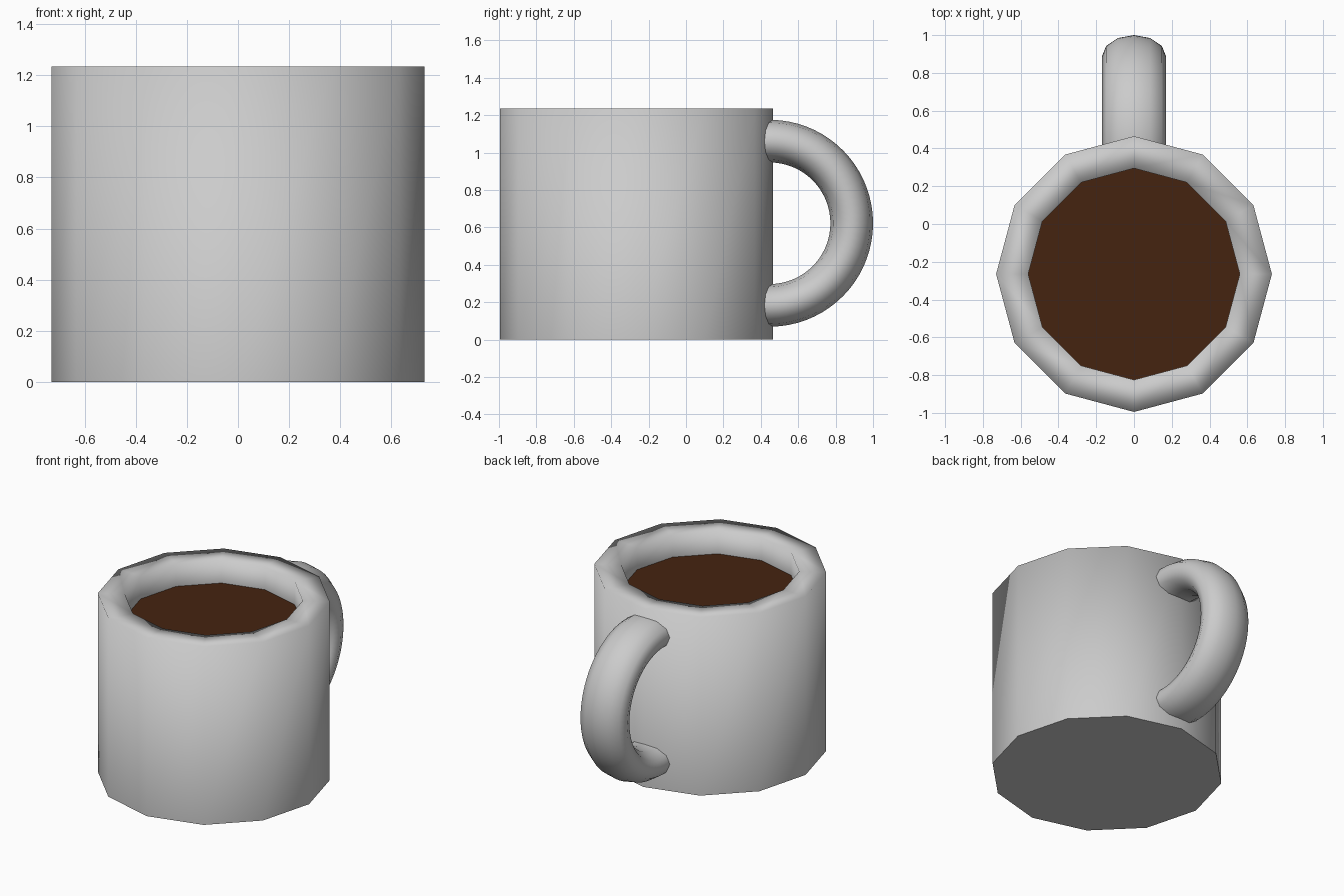
import bpy, bmesh
from math import sin, cos, pi, radians

if "Cube" in bpy.data.objects:
    bpy.data.objects.remove(bpy.data.objects["Cube"])

SIDES, CY = 12, -0.265
R_OUT, R_IN, TOP, COFFEE_Z = 0.73, 0.56, 1.235, 1.075


def make_object(name, bm, smooth=True):
    bmesh.ops.recalc_face_normals(bm, faces=bm.faces)
    me = bpy.data.meshes.new(name)
    bm.to_mesh(me)
    bm.free()
    for p in me.polygons:
        p.use_smooth = smooth
    ob = bpy.data.objects.new(name, me)
    bpy.context.collection.objects.link(ob)
    return ob


def ring(bm, r, z):
    return [bm.verts.new((r * cos(2 * pi * i / SIDES),
                          CY + r * sin(2 * pi * i / SIDES), z)) for i in range(SIDES)]


def bridge(bm, a, b):
    n = len(a)
    for i in range(n):
        bm.faces.new((a[i], a[(i + 1) % n], b[(i + 1) % n], b[i]))


# Mug body: base, outer wall, flat rim, inner wall down to the drink
bm = bmesh.new()
rings = [ring(bm, r, z) for r, z in
         ((R_OUT, 0), (R_OUT, TOP), (R_IN, TOP), (R_IN, COFFEE_Z))]
for a, b in zip(rings, rings[1:]):
    bridge(bm, a, b)
base = bm.faces.new(rings[0][::-1])
floor = bm.faces.new(rings[-1])
bmesh.ops.recalc_face_normals(bm, faces=bm.faces)
bm.faces.remove(floor)
me = bpy.data.meshes.new("mug_body")
bm.to_mesh(me)
bm.free()
for p in me.polygons:
    p.use_smooth = abs(p.normal.z + 1) > 0.01
bpy.context.collection.objects.link(bpy.data.objects.new("mug_body", me))

# Coffee surface
bm = bmesh.new()
bm.faces.new(ring(bm, R_IN, COFFEE_Z))
coffee = make_object("coffee", bm, smooth=False)
if coffee.data.polygons[0].normal.z < 0:
    coffee.data.flip_normals()
mat = bpy.data.materials.new("coffee_brown")
mat.diffuse_color = (0.06, 0.017, 0.005, 1)
mat.use_nodes = True
mat.node_tree.nodes["Principled BSDF"].inputs["Base Color"].default_value = mat.diffuse_color
coffee.data.materials.append(mat)

# Handle: half ring with an oval section, ends sunk into the wall
bm = bmesh.new()
HY, HZ, MAJOR, THICK, WIDE, STEPS = 0.447, 0.622, 0.439, 0.114, 0.17, 40
END = radians(99)
sections = []
for s in range(STEPS + 1):
    t = -END + 2 * END * s / STEPS
    sec = []
    for k in range(12):
        a = 2 * pi * k / 12
        r = MAJOR + THICK * cos(a)
        sec.append(bm.verts.new((WIDE * sin(a), HY + r * cos(t), HZ + r * sin(t))))
    sections.append(sec)
for a, b in zip(sections, sections[1:]):
    bridge(bm, a, b)
make_object("handle", bm)
